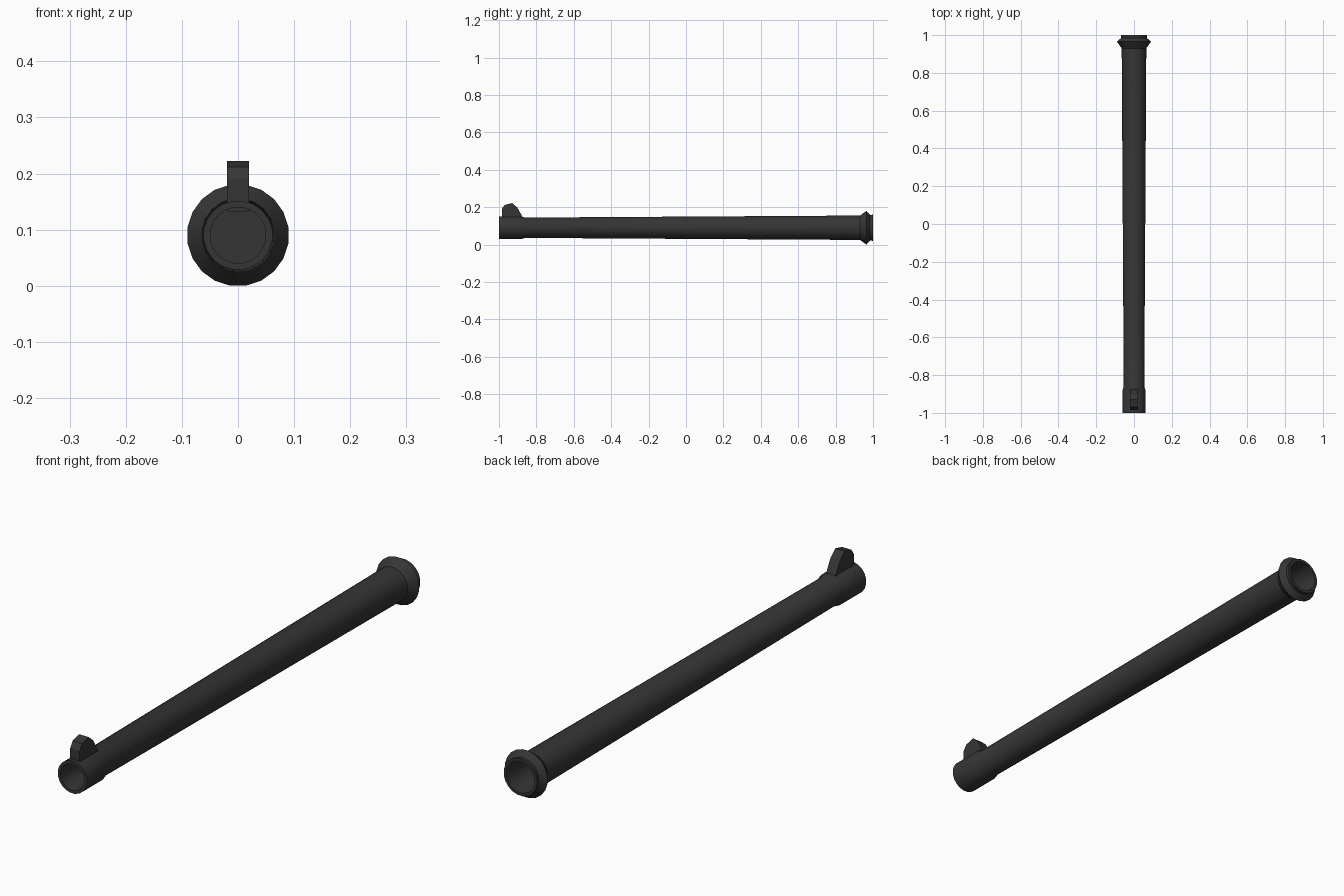
import bpy, bmesh, math

if "Cube" in bpy.data.objects:
    bpy.data.objects.remove(bpy.data.objects["Cube"])

SIDES = 20
AXIS_Z = 0.09

gunmetal = bpy.data.materials.new("dark_gunmetal")
gunmetal.diffuse_color = (0.036, 0.036, 0.036, 1)
gunmetal.use_nodes = True
gunmetal.node_tree.nodes["Principled BSDF"].inputs["Base Color"].default_value = gunmetal.diffuse_color


def finish(name, bm):
    bmesh.ops.recalc_face_normals(bm, faces=bm.faces)
    mesh = bpy.data.meshes.new(name)
    bm.to_mesh(mesh)
    bm.free()
    mesh.materials.append(gunmetal)
    obj = bpy.data.objects.new(name, mesh)
    bpy.context.collection.objects.link(obj)
    return obj


def lathe(name, profile):
    """Sweep (y, radius) points round the bore axis and cap both profile ends."""
    bm = bmesh.new()
    rings = []
    for y, r in profile:
        angles = [2 * math.pi * (i + 0.5) / SIDES for i in range(SIDES)]
        rings.append([bm.verts.new((r * math.cos(a), y, AXIS_Z + r * math.sin(a))) for a in angles])
    for a, b in zip(rings, rings[1:]):
        for i in range(SIDES):
            j = (i + 1) % SIDES
            bm.faces.new((a[i], a[j], b[j], b[i]))
    bm.faces.new(rings[0])
    bm.faces.new(rings[-1])
    obj = finish(name, bm)
    bpy.ops.object.select_all(action='DESELECT')
    obj.select_set(True)
    bpy.context.view_layer.objects.active = obj
    bpy.ops.object.shade_smooth_by_angle(angle=math.radians(25))


# Barrel: blind bore, front collar, tapering tube, flared rear ring, blind rear bore
lathe("barrel", [
    (-0.70, 0.050), (-1.0, 0.050), (-1.0, 0.062), (-0.88, 0.062), (-0.86, 0.055),
    (0.93, 0.066), (0.965, 0.091), (0.985, 0.069), (1.0, 0.071),
    (1.0, 0.060), (0.70, 0.056),
])

# Front sight: side profile (y, z) extruded across x
profile = [(-0.985, 0.132), (-0.985, 0.19), (-0.97, 0.212), (-0.93, 0.222),
           (-0.902, 0.198), (-0.875, 0.15), (-0.875, 0.132)]
bm = bmesh.new()
face = bm.faces.new([bm.verts.new((-0.02, y, z)) for y, z in profile])
ext = bmesh.ops.extrude_face_region(bm, geom=[face], use_keep_orig=True)
moved = [v for v in ext["geom"] if isinstance(v, bmesh.types.BMVert)]
bmesh.ops.translate(bm, verts=moved, vec=(0.04, 0, 0))
finish("front_sight", bm)
